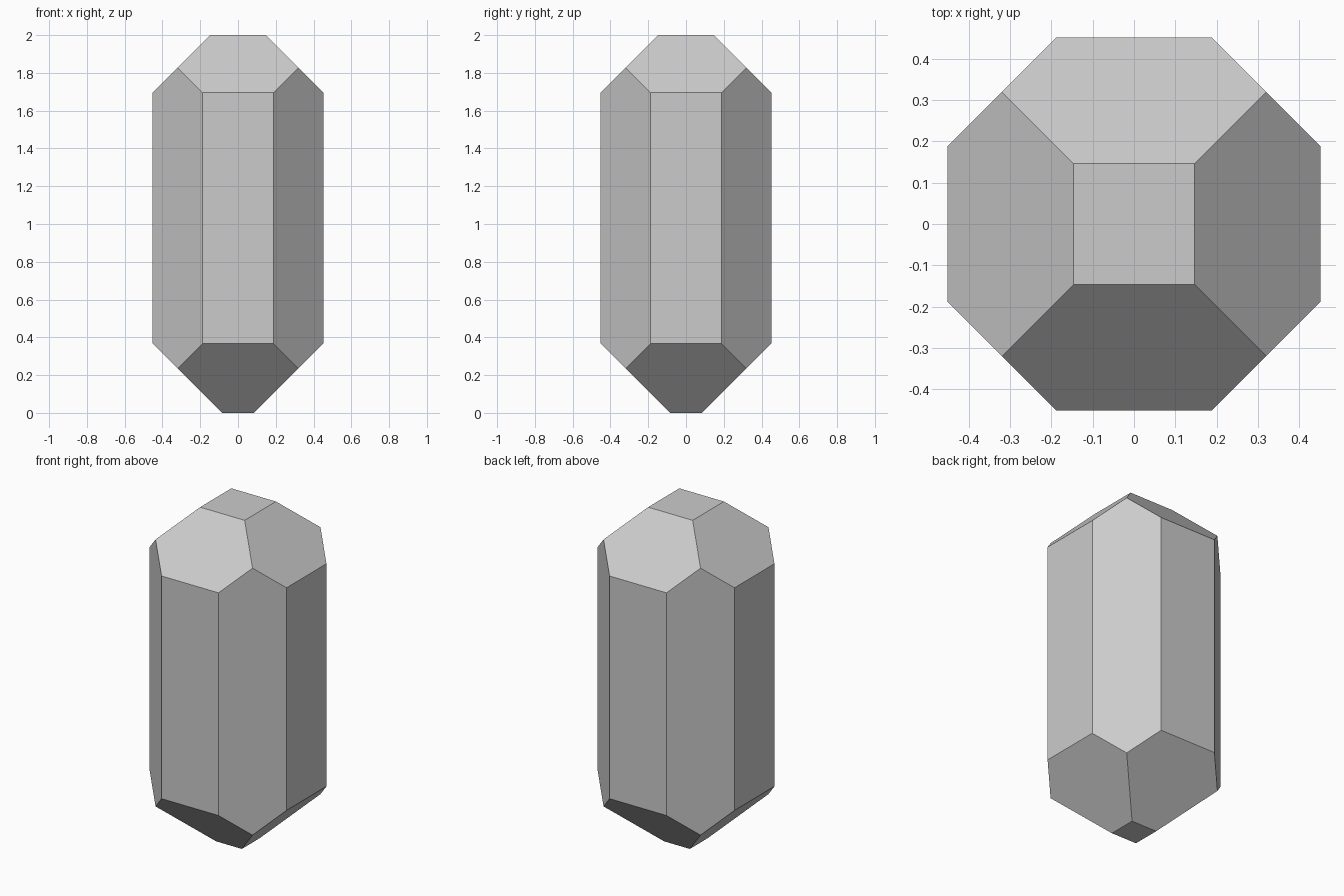
import bpy, bmesh
from mathutils import Vector

if "Cube" in bpy.data.objects:
    bpy.data.objects.remove(bpy.data.objects["Cube"])

HALF = 0.452      # half width across the flat sides
DIAG = 0.64       # |x| + |y| limit of the corner facets
TOP = 2.147       # |x| + z limit of the upper slopes
BOTTOM = 0.085    # |x| - z limit of the lower slopes
HEIGHT = 2.0


def cut(bm, normal, distance):
    """Slice off everything beyond normal . p = distance and cap the cut."""
    n = Vector(normal)
    point = n * (distance / n.length_squared)
    result = bmesh.ops.bisect_plane(
        bm, geom=bm.verts[:] + bm.edges[:] + bm.faces[:], dist=1e-5,
        plane_co=point, plane_no=n.normalized(), clear_outer=True)
    edges = [e for e in result["geom_cut"] if isinstance(e, bmesh.types.BMEdge)]
    bmesh.ops.edgeloop_fill(bm, edges=edges)


# Square block that gets faceted
bm = bmesh.new()
bmesh.ops.create_cube(bm, size=1)
for v in bm.verts:
    v.co = Vector((v.co.x * 2 * HALF, v.co.y * 2 * HALF, (v.co.z + 0.5) * HEIGHT))

# Corner facets turn the block into an eight-sided column
for sx in (-1, 1):
    for sy in (-1, 1):
        cut(bm, (sx, sy, 0), DIAG)

# Four slopes at each end, leaving small flat tips
for x, y in ((1, 0), (-1, 0), (0, 1), (0, -1)):
    cut(bm, (x, y, 1), TOP)
    cut(bm, (x, y, -1), BOTTOM)

bmesh.ops.recalc_face_normals(bm, faces=bm.faces[:])
mesh = bpy.data.meshes.new("crystal")
bm.to_mesh(mesh)
bm.free()
bpy.context.collection.objects.link(bpy.data.objects.new("crystal", mesh))
